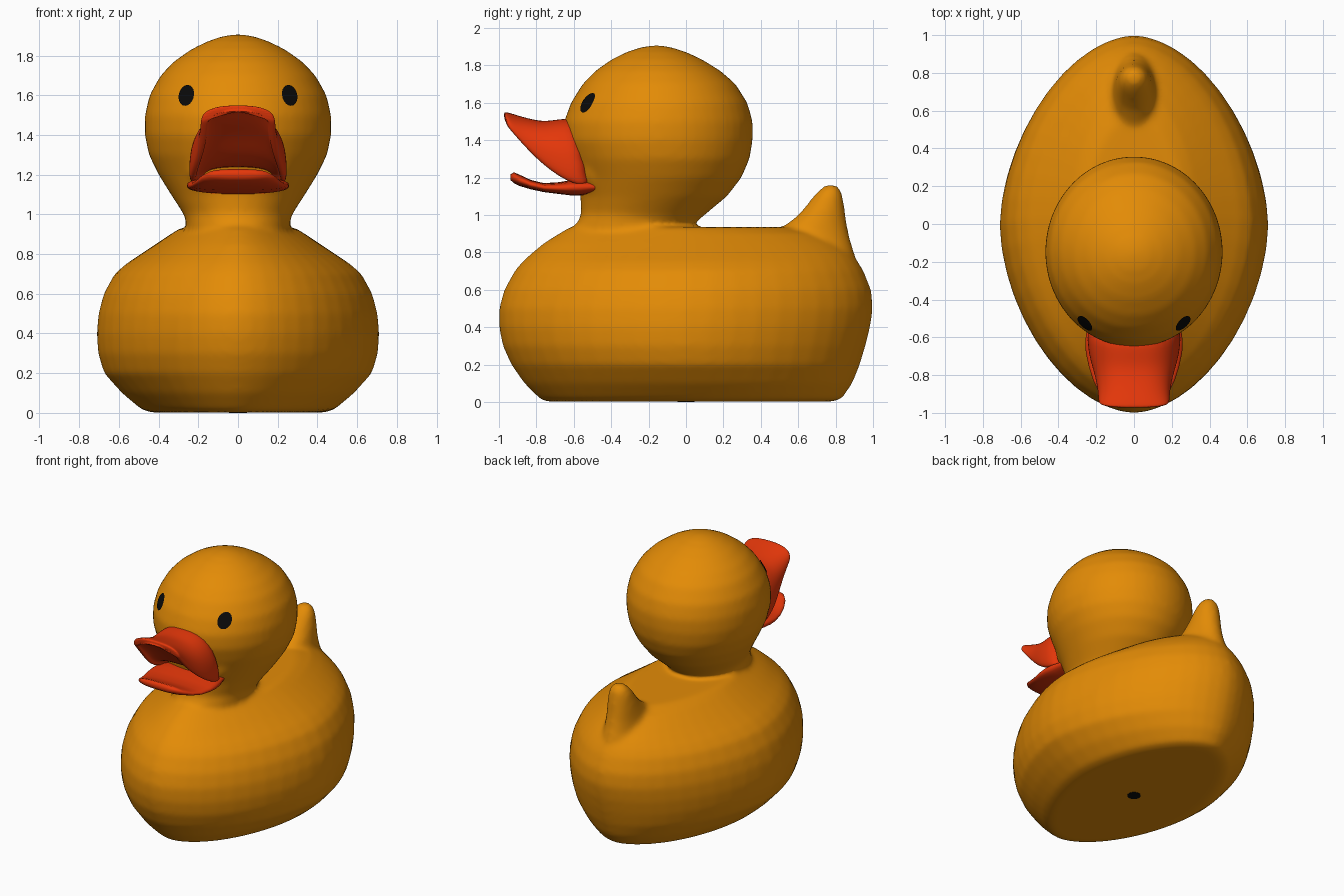
import bpy, bmesh, math
from mathutils import Vector, Matrix
from mathutils.bvhtree import BVHTree

if "Cube" in bpy.data.objects:
    bpy.data.objects.remove(bpy.data.objects["Cube"])


def material(name, rgb):
    m = bpy.data.materials.new(name)
    m.diffuse_color = (*rgb, 1)
    m.use_nodes = True
    m.node_tree.nodes["Principled BSDF"].inputs["Base Color"].default_value = m.diffuse_color
    return m


ORANGE = material("duck_orange", (0.77, 0.26, 0.002))
RED = material("beak_red", (0.78, 0.038, 0.003))
BLACK = material("black", (0.003, 0.003, 0.003))


def finish(bm, name, mat, angle=60):
    bmesh.ops.recalc_face_normals(bm, faces=bm.faces)
    me = bpy.data.meshes.new(name)
    bm.to_mesh(me)
    bm.free()
    ob = bpy.data.objects.new(name, me)
    bpy.context.collection.objects.link(ob)
    me.materials.append(mat)
    bpy.ops.object.select_all(action='DESELECT')
    ob.select_set(True)
    bpy.context.view_layer.objects.active = ob
    bpy.ops.object.shade_smooth_by_angle(angle=math.radians(angle))
    return ob


def loft(bm, rings):
    """Skin closed rings of points and cap both ends."""
    loops = [[bm.verts.new(p) for p in r] for r in rings]
    n = len(loops[0])
    for a, b in zip(loops, loops[1:]):
        for i in range(n):
            j = (i + 1) % n
            bm.faces.new((a[i], a[j], b[j], b[i]))
    bm.faces.new(loops[0])
    bm.faces.new(loops[-1])


def level_ring(z, y0, y1, hw, a=2.0, b=0.5, n=48):
    """Horizontal oval ring; a and b sharpen its front and back."""
    pts = []
    for i in range(n):
        t = 2 * math.pi * i / n
        s, c = math.sin(t), math.cos(t)
        x = 0 if abs(c) < 1e-6 else hw * max(1 - abs(s) ** a, 0) ** b * math.copysign(1, c)
        pts.append((x, (y0 + y1) / 2 + (y1 - y0) / 2 * s, z))
    return pts


# rings: height, front y, back y, half width
BODY = [
    (0.002, -0.75, 0.79, 0.44), (0.02, -0.785, 0.835, 0.49), (0.10, -0.865, 0.89, 0.585),
    (0.20, -0.935, 0.93, 0.675), (0.30, -0.98, 0.96, 0.705), (0.40, -1.0, 0.985, 0.712),
    (0.50, -1.0, 1.0, 0.703), (0.60, -0.972, 0.99, 0.677), (0.70, -0.917, 0.95, 0.622),
    (0.75, -0.875, 0.92, 0.565), (0.80, -0.82, 0.88, 0.49), (0.85, -0.76, 0.82, 0.415),
    (0.90, -0.68, 0.73, 0.34), (0.935, -0.62, 0.58, 0.285)]
HEAD = [
    (0.85, -0.57, 0.0, 0.25), (0.953, -0.585, 0.045, 0.26),
    (1.00, -0.56, 0.10, 0.273), (1.10, -0.565, 0.22, 0.338), (1.20, -0.585, 0.297, 0.40),
    (1.30, -0.62, 0.34, 0.449), (1.40, -0.652, 0.357, 0.470), (1.50, -0.652, 0.357, 0.469),
    (1.60, -0.615, 0.328, 0.446), (1.70, -0.553, 0.265, 0.39), (1.77, -0.485, 0.185, 0.323),
    (1.83, -0.40, 0.088, 0.238), (1.87, -0.32, 0.003, 0.158), (1.897, -0.24, -0.08, 0.08),
    (1.907, -0.17, -0.14, 0.015)]
TAIL = [
    (0.70, 0.48, 0.92, 0.14), (0.80, 0.48, 0.90, 0.13), (0.87, 0.48, 0.878, 0.12),
    (0.93, 0.51, 0.865, 0.11), (1.00, 0.60, 0.853, 0.098), (1.06, 0.65, 0.845, 0.087),
    (1.11, 0.69, 0.836, 0.074), (1.14, 0.72, 0.825, 0.056), (1.163, 0.75, 0.80, 0.025)]

# body, head, tail and muzzle fused into one softly blended skin
bm = bmesh.new()
loft(bm, [level_ring(*r, a=1.75, b=0.56) for r in BODY])
loft(bm, [level_ring(*r) for r in HEAD])
loft(bm, [level_ring(*r, n=24) for r in TAIL])
bmesh.ops.create_uvsphere(bm, u_segments=24, v_segments=16, radius=1,
                          matrix=Matrix.Translation((0, -0.47, 1.25)) @ Matrix.Diagonal((0.27, 0.12, 0.19, 1)))
body = finish(bm, "body_and_head", ORANGE)
m = body.modifiers.new("fuse", 'REMESH')
m.mode, m.voxel_size, m.use_smooth_shade = 'VOXEL', 0.018, True
m = body.modifiers.new("blend", 'SMOOTH')
m.factor, m.iterations = 0.5, 9

# upper beak: arched top and a hollow, sloping underside
# centre y, top z, underside z, edge x, edge y, edge z
ARCH = [
    (-0.56, 1.52, 1.22, 0.245, -0.48, 1.14), (-0.67, 1.515, 1.255, 0.252, -0.61, 1.165),
    (-0.75, 1.50, 1.32, 0.235, -0.71, 1.225), (-0.82, 1.51, 1.39, 0.208, -0.80, 1.30),
    (-0.90, 1.532, 1.455, 0.192, -0.88, 1.385), (-0.955, 1.55, 1.505, 0.19, -0.94, 1.455),
    (-0.978, 1.55, 1.525, 0.18, -0.96, 1.48)]
N = 16
rings = []
for cy, top, under, ex, ey, ez in ARCH:
    ring = []
    for side, cz in ((1, top), (-1, under)):
        for i in range(N + 1):
            a = math.pi * (i / N - 0.5) * side
            s, w = math.sin(a), max(math.cos(a), 0) ** 0.7
            x = math.copysign(abs(s) ** 0.8, s) * (ex if side > 0 else ex - 0.035)
            ring.append((x, ey + (cy - ey) * w, ez + (cz - ez) * w))
    rings.append(ring)
bm = bmesh.new()
loft(bm, rings)
beak = finish(bm, "upper_beak", RED, 180)
m = beak.modifiers.new("rounding", 'SUBSURF')
m.levels = m.render_levels = 2

# lower beak: y, half width, bottom z, top z
LOWER = [
    (-0.47, 0.225, 1.12, 1.18), (-0.56, 0.25, 1.103, 1.19), (-0.62, 0.258, 1.105, 1.185),
    (-0.68, 0.255, 1.112, 1.175), (-0.76, 0.238, 1.122, 1.17), (-0.83, 0.215, 1.137, 1.187),
    (-0.89, 0.185, 1.155, 1.215), (-0.92, 0.155, 1.17, 1.228), (-0.937, 0.10, 1.185, 1.218)]
rings = []
for y, hw, z0, z1 in LOWER:
    ring = []
    for i in range(28):
        t = 2 * math.pi * i / 28
        s, c = math.sin(t), math.cos(t)
        ring.append((hw * math.copysign(abs(c) ** 0.75, c), y,
                     (z0 + z1) / 2 + (z1 - z0) / 2 * math.copysign(abs(s) ** 0.75, s)))
    rings.append(ring)
bm = bmesh.new()
loft(bm, rings)
finish(bm, "lower_beak", RED)

# eyes: thin plates laid on the head surface
bpy.context.view_layer.update()
tree = BVHTree.FromObject(body, bpy.context.evaluated_depsgraph_get())
for side, label in ((-1, "left"), (1, "right")):
    bm = bmesh.new()
    bmesh.ops.create_circle(bm, cap_ends=True, segments=20, radius=1)
    bmesh.ops.inset_region(bm, faces=bm.faces[:], thickness=0.5)
    bmesh.ops.poke(bm, faces=[f for f in bm.faces if len(f.verts) > 4])
    for v in bm.verts:
        start = Vector((side * (0.257 + v.co.x * 0.038 - v.co.y * 0.006), -2, 1.597 + v.co.y * 0.052))
        hit, normal, _, _ = tree.ray_cast(start, Vector((0, 1, 0)))
        v.co = hit + normal * 0.006
    finish(bm, "eye_" + label, BLACK)

# air hole under the body
bm = bmesh.new()
bmesh.ops.create_cone(bm, cap_ends=True, segments=20, radius1=0.045, radius2=0.045, depth=0.008)
for v in bm.verts:
    v.co.z += 0.004
finish(bm, "air_hole", BLACK, 30)
